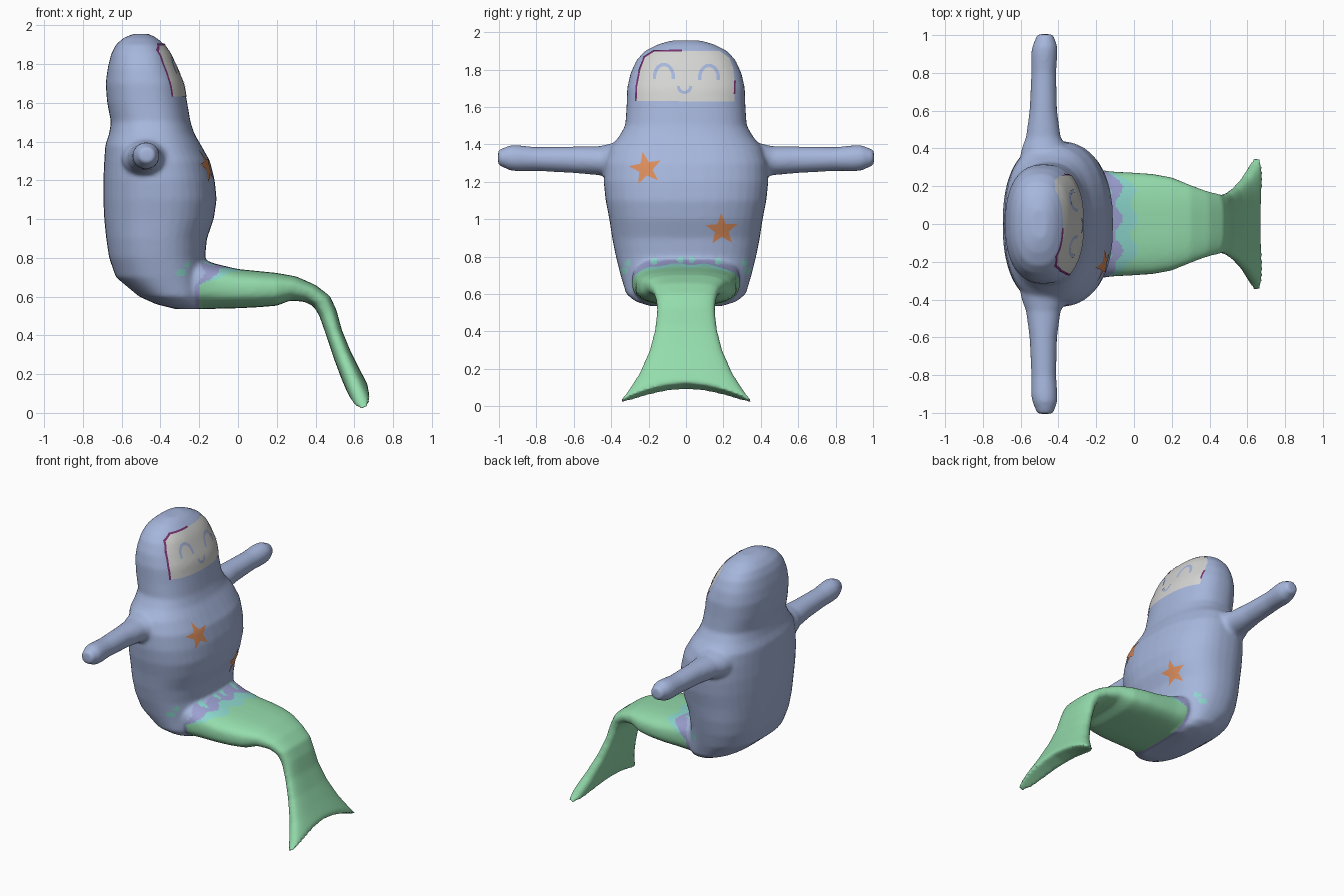
import bpy, bmesh, math
from mathutils import Vector
from mathutils.bvhtree import BVHTree

if "Cube" in bpy.data.objects:
    bpy.data.objects.remove(bpy.data.objects["Cube"])


def material(name, r, g, b):
    lin = lambda c: ((c / 255 + 0.055) / 1.055) ** 2.4
    m = bpy.data.materials.new(name)
    m.diffuse_color = (lin(r), lin(g), lin(b), 1)
    m.use_nodes = True
    m.node_tree.nodes["Principled BSDF"].inputs["Base Color"].default_value = m.diffuse_color
    return m


BLUE = material("soft blue", 166, 182, 220)
GREEN = material("mint green", 148, 220, 172)
AQUA = material("aqua", 140, 214, 204)
LILAC = material("lilac", 156, 160, 208)
GREY = material("pale grey", 212, 212, 210)
ORANGE = material("orange", 218, 140, 92)
PURPLE = material("dark purple", 120, 50, 112)

N = 40


def ring(c, wide, thick, n):
    """Superellipse section around c; points i and N-i face each other."""
    pts = []
    for i in range(N):
        t = 2 * math.pi * i / N
        a, b = math.cos(t), math.sin(t)
        pts.append(c + wide * math.copysign(abs(a) ** (2 / n), a)
                   + thick * math.copysign(abs(b) ** (2 / n), b))
    return pts


def loft(bm, rings):
    rows = [[bm.verts.new(p) for p in r] for r in rings]
    for a, b in zip(rows, rows[1:]):
        for i in range(N):
            j = (i + 1) % N
            bm.faces.new((a[i], a[j], b[j], b[i]))
    for r in (rows[0], rows[-1]):
        bm.faces.new((r[0], r[1], r[N - 1]))
        bm.faces.new((r[N // 2], r[N // 2 + 1], r[N // 2 - 1]))
        for i in range(1, N // 2 - 1):
            bm.faces.new((r[i], r[i + 1], r[N - i - 1], r[N - i]))


bm = bmesh.new()

# torso and head: z, back x, front x, half width
TORSO = [(0.535, -0.32, -0.18, 0.19), (0.56, -0.42, -0.16, 0.27),
         (0.60, -0.51, -0.16, 0.32), (0.70, -0.63, -0.16, 0.35),
         (0.80, -0.665, -0.17, 0.375), (0.90, -0.68, -0.16, 0.395),
         (1.00, -0.69, -0.125, 0.41), (1.10, -0.695, -0.11, 0.43),
         (1.20, -0.695, -0.12, 0.44), (1.30, -0.69, -0.145, 0.435),
         (1.38, -0.685, -0.19, 0.41), (1.44, -0.665, -0.225, 0.36),
         (1.50, -0.655, -0.245, 0.325), (1.60, -0.675, -0.262, 0.318),
         (1.70, -0.683, -0.28, 0.315), (1.78, -0.672, -0.315, 0.297),
         (1.85, -0.655, -0.345, 0.265), (1.90, -0.63, -0.38, 0.22),
         (1.935, -0.59, -0.42, 0.15), (1.955, -0.54, -0.46, 0.08)]
loft(bm, [ring(Vector(((x0 + x1) / 2, 0, z)), Vector((0, w, 0)),
               Vector(((x1 - x0) / 2, 0, 0)), 2.4) for z, x0, x1, w in TORSO])

# arms: y, centre x, centre z, half size in x, half size in z
ARM = [(0.25, -0.47, 1.31, 0.15, 0.13), (0.40, -0.475, 1.31, 0.12, 0.095),
       (0.46, -0.48, 1.313, 0.092, 0.078), (0.60, -0.48, 1.318, 0.073, 0.071),
       (0.80, -0.478, 1.322, 0.066, 0.064), (0.90, -0.475, 1.326, 0.07, 0.07),
       (0.94, -0.472, 1.328, 0.067, 0.068), (1.005, -0.47, 1.33, 0.042, 0.04)]
for s in (-1, 1):
    loft(bm, [ring(Vector((x, s * y, z)), Vector((a, 0, 0)), Vector((0, 0, b)), 2)
              for y, x, z, a, b in ARM])

# tail: upper point (x, z), lower point (x, z), half width, notch depth
TAIL = [((-0.36, 0.80), (-0.36, 0.56), 0.27, 0), ((-0.20, 0.80), (-0.20, 0.535), 0.29, 0),
        ((-0.12, 0.77), (-0.12, 0.537), 0.278, 0), ((0.0, 0.742), (0.0, 0.54), 0.272, 0),
        ((0.10, 0.732), (0.10, 0.545), 0.265, 0), ((0.20, 0.722), (0.20, 0.553), 0.247, 0),
        ((0.30, 0.704), (0.27, 0.58), 0.212, 0), ((0.40, 0.66), (0.345, 0.573), 0.178, 0),
        ((0.475, 0.602), (0.39, 0.55), 0.162, 0), ((0.508, 0.53), (0.42, 0.50), 0.155, 0),
        ((0.535, 0.43), (0.455, 0.40), 0.165, 0), ((0.58, 0.32), (0.493, 0.285), 0.195, 0.005),
        ((0.63, 0.22), (0.532, 0.18), 0.25, 0.03), ((0.665, 0.155), (0.56, 0.115), 0.32, 0.075),
        ((0.674, 0.125), (0.574, 0.09), 0.36, 0.095)]
rings = []
for (x1, z1), (x0, z0), w, d in TAIL:
    r = ring(Vector(((x0 + x1) / 2, 0, (z0 + z1) / 2)), Vector((0, w, 0)),
             Vector(((x1 - x0) / 2, 0, (z1 - z0) / 2)), 2.8)
    rings.append([p + Vector((0.3, 0, -0.95)) * d * (abs(p.y) / w) ** 1.7 for p in r])
loft(bm, rings)

# merge everything into one smooth skin
bmesh.ops.recalc_face_normals(bm, faces=bm.faces)
raw = bpy.data.meshes.new("raw")
bm.to_mesh(raw)
bm.free()
body = bpy.data.objects.new("body_with_tail", raw)
bpy.context.collection.objects.link(body)
rm = body.modifiers.new("merge", 'REMESH')
rm.mode = 'VOXEL'
rm.voxel_size = 0.0115
sm = body.modifiers.new("soften", 'SMOOTH')
sm.factor = 0.5
sm.iterations = 9
skin = bpy.data.meshes.new_from_object(
    body.evaluated_get(bpy.context.evaluated_depsgraph_get()))
body.modifiers.clear()
body.data = skin
bpy.data.meshes.remove(raw)

# skin colours: blue body, wavy lilac and aqua waistband, green tail
skin.materials.clear()
for m in (BLUE, GREEN, AQUA, LILAC):
    skin.materials.append(m)
SPOTS = [(0.31, 0.765), (0.03, 0.785), (0.33, 0.725), (0.17, 0.775)]


def skin_colour(p):
    if p.x < -0.32 or p.z > 0.81:
        return 0
    if p.z > 0.69 and any(math.hypot(abs(p.y) - y, p.z - z) < 0.018 for y, z in SPOTS) and p.x < -0.1:
        return 2
    up = min(max((p.z - 0.66) / 0.07, 0), 1)
    edge = -0.2 + 0.2 * up + 0.022 * up * math.sin(p.y * 38 + 0.6)
    if p.x > edge:
        return 1
    if p.x > edge - 0.08 * up:
        return 2
    if p.x > edge - 0.02 - 0.15 * up and p.z < 0.785:
        return 3
    return 0


for f in skin.polygons:
    f.use_smooth = True
    f.material_index = skin_colour(f.center)

tree = BVHTree.FromPolygons([v.co for v in skin.vertices],
                            [p.vertices[:] for p in skin.polygons])


def decal(name, pieces, mat, lift):
    """Thin plate from flat (y, z) pieces, draped onto the front of the skin."""
    b = bmesh.new()
    for piece in pieces:
        b.faces.new([b.verts.new((1.0, y, z)) for y, z in piece])
    bmesh.ops.remove_doubles(b, verts=b.verts, dist=1e-5)
    for axis, lo, hi in ((1, -0.3, 0.3), (2, 0.84, 1.94)):
        for k in range(int((hi - lo) / 0.025) + 1):
            co, no = Vector((1, 0, 0)), Vector((0, 0, 0))
            co[axis], no[axis] = lo + k * 0.025, 1
            bmesh.ops.bisect_plane(b, geom=b.verts[:] + b.edges[:] + b.faces[:],
                                   dist=1e-6, plane_co=co, plane_no=no)
    for v in b.verts[:]:
        hit, normal, _, _ = tree.ray_cast(v.co, Vector((-1, 0, 0)))
        if hit is None:
            b.verts.remove(v)
        else:
            v.co = hit + normal * lift
    b.normal_update()
    for f in b.faces:
        f.smooth = True
        if f.normal.x < 0:
            f.normal_flip()
    me = bpy.data.meshes.new(name)
    b.to_mesh(me)
    b.free()
    me.materials.append(mat)
    bpy.context.collection.objects.link(bpy.data.objects.new(name, me))


def fan(c, pts):
    return [(c, p, pts[(i + 1) % len(pts)]) for i, p in enumerate(pts)]


def strip(pts, w):
    """Line of width w along (y, z) points."""
    sides = []
    for i, p in enumerate(pts):
        a, b = pts[max(i - 1, 0)], pts[min(i + 1, len(pts) - 1)]
        d = Vector((b[0] - a[0], b[1] - a[1])).normalized() * w / 2
        sides.append(((p[0] - d.y, p[1] + d.x), (p[0] + d.y, p[1] - d.x)))
    return [(a[0], a[1], b[1], b[0]) for a, b in zip(sides, sides[1:])]


def arc(cy, cz, ry, rz, a0, a1):
    return [(cy + ry * math.cos(math.radians(a0 + (a1 - a0) * i / 14)),
             cz + rz * math.sin(math.radians(a0 + (a1 - a0) * i / 14))) for i in range(15)]


# face plate with eyes, mouth and a thin hood edge
FACE = [(-0.265, 1.632), (0.256, 1.628), (0.26, 1.72), (0.25, 1.81), (0.23, 1.86),
        (0.18, 1.897), (-0.17, 1.897), (-0.22, 1.865), (-0.245, 1.80), (-0.262, 1.71)]
decal("face", fan((0, 1.76), FACE), GREY, 0.003)
decal("left_eye", strip(arc(-0.117, 1.757, 0.05, 0.068, -8, 188), 0.018), BLUE, 0.006)
decal("right_eye", strip(arc(0.122, 1.752, 0.05, 0.068, -8, 188), 0.018), BLUE, 0.006)
decal("mouth", strip(arc(-0.008, 1.707, 0.032, 0.03, 175, 365), 0.016), BLUE, 0.006)
decal("hood_edge", strip([FACE[0]] + FACE[:5:-1] + [(-0.02, 1.899)], 0.009), PURPLE, 0.005)
decal("hood_edge_short", strip([(0.256, 1.67), (0.259, 1.74)], 0.008), PURPLE, 0.005)


# starfish on the chest and belly
def star(cy, cz, r, turn):
    pts = []
    for i in range(10):
        a = math.radians(90 + turn + 36 * i)
        k = r if i % 2 == 0 else r * 0.42
        pts.append((cy + k * math.cos(a), cz + k * math.sin(a)))
    return fan((cy, cz), pts)


decal("chest_star", star(-0.215, 1.27, 0.09, 10), ORANGE, 0.004)
decal("belly_star", star(0.19, 0.945, 0.09, 2), ORANGE, 0.004)
